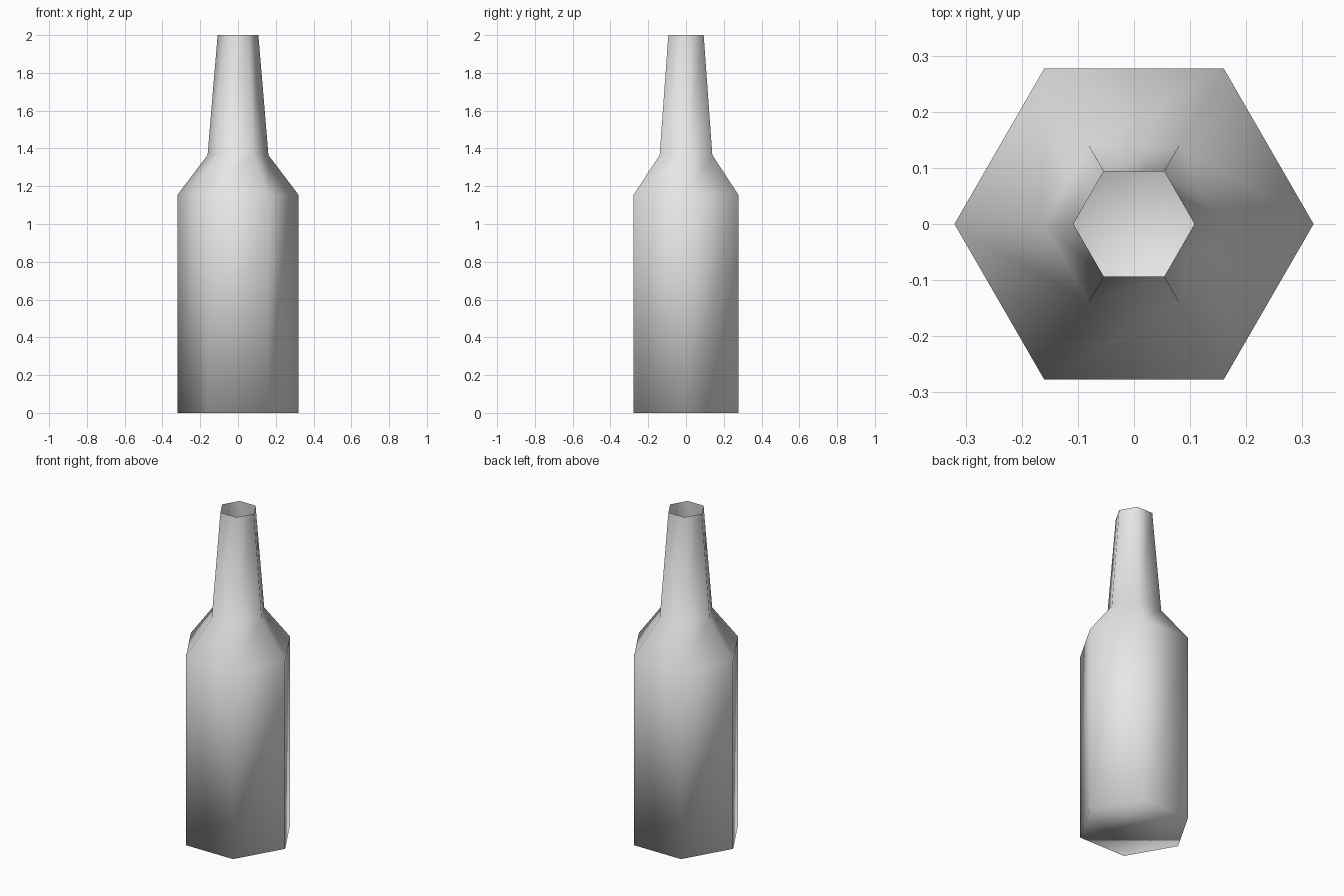
import bpy, bmesh, math

cube = bpy.data.objects.get("Cube")
if cube:
    bpy.data.objects.remove(cube, do_unlink=True)

SIDES = 6
# Outline from base to mouth: radius, height
PROFILE = [(0.32, 0.0), (0.32, 1.155), (0.161, 1.365), (0.108, 2.0)]

# Plain grey material
grey = bpy.data.materials.new("plain_grey")
grey.use_nodes = True
colour = (0.8, 0.8, 0.8, 1)
grey.diffuse_color = colour
grey.node_tree.nodes["Principled BSDF"].inputs["Base Color"].default_value = colour

# Six-sided bottle shell with a closed base and an open mouth
bm = bmesh.new()
rings = []
for radius, height in PROFILE:
    ring = []
    for i in range(SIDES):
        a = math.tau * i / SIDES
        ring.append(bm.verts.new((radius * math.cos(a), radius * math.sin(a), height)))
    rings.append(ring)

for low, high in zip(rings, rings[1:]):
    for i in range(SIDES):
        j = (i + 1) % SIDES
        bm.faces.new((low[i], low[j], high[j], high[i]))
bm.faces.new(rings[0][::-1])

# Smooth shading throughout
for face in bm.faces:
    face.smooth = True

mesh = bpy.data.meshes.new("bottle")
bm.to_mesh(mesh)
bm.free()
mesh.materials.append(grey)
bottle = bpy.data.objects.new("bottle", mesh)
bpy.context.collection.objects.link(bottle)
